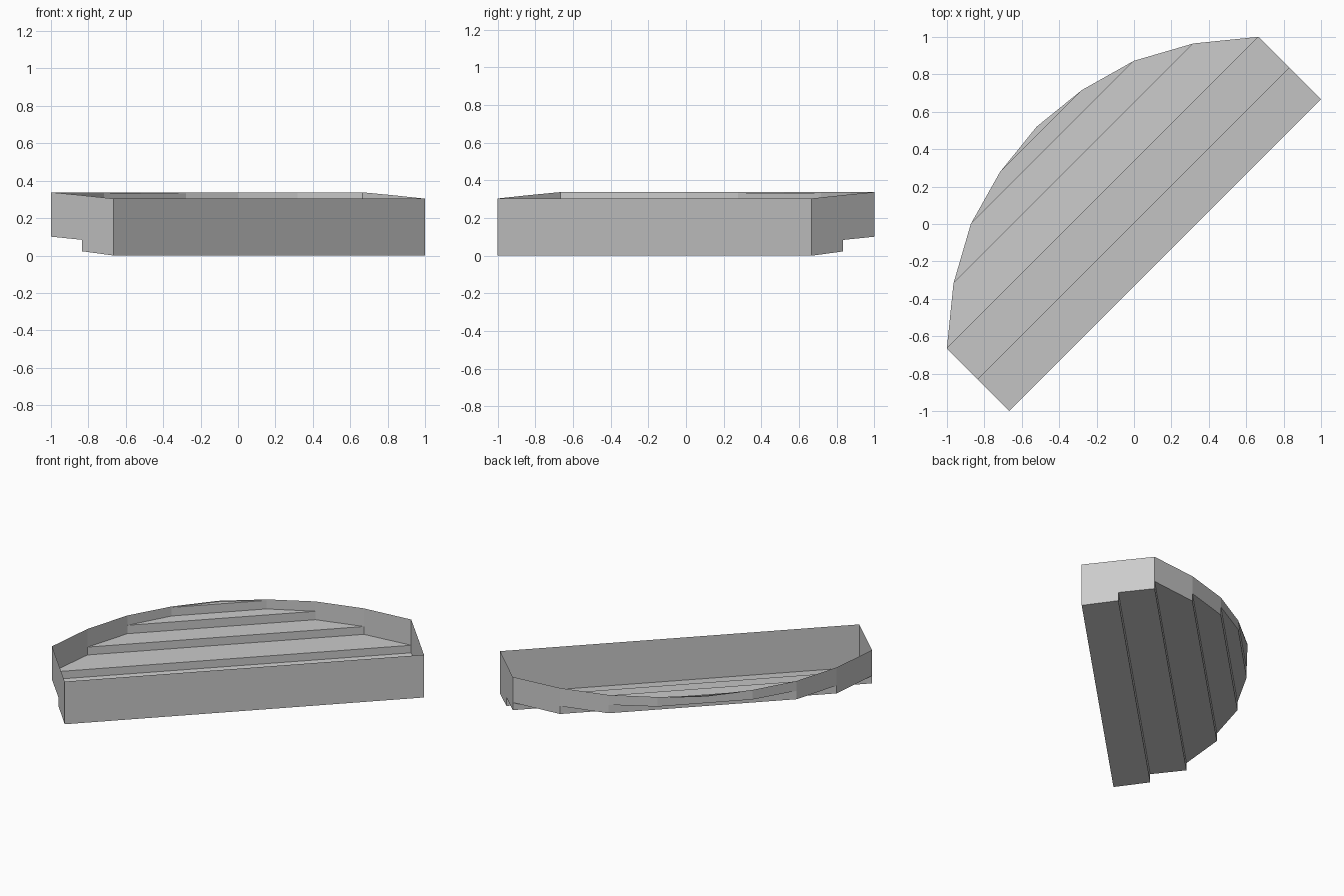
import bpy, bmesh
from math import sqrt

if "Cube" in bpy.data.objects:
    bpy.data.objects.remove(bpy.data.objects["Cube"])

# Plan lines across the terrace: depth, half width, rim height
LINES = [(-0.236, 1.178, 0.304), (0.002, 1.178, 0.322), (0.237, 1.178, 0.338),
         (0.458, 0.907, 0.338), (0.617, 0.617, 0.338), (0.703, 0.311, 0.338),
         (0.736, 0.0, 0.338)]
# Each tread: height at its front and back edge
TREADS = [(0.0, 0.023), (0.084, 0.101), (0.155, 0.153),
          (0.209, 0.208), (0.268, 0.27), (0.331, 0.331)]


def point(side, i, z):
    """Point at the left (-1) or right (1) end of a plan line, turned 45 degrees."""
    v, u, _ = LINES[i]
    u *= side
    return ((u - v) / sqrt(2), (u + v) / sqrt(2), z)


def sheet(name, polygons):
    bm = bmesh.new()
    for poly in polygons:
        bm.faces.new([bm.verts.new(p) for p in poly])
    bmesh.ops.remove_doubles(bm, verts=bm.verts, dist=1e-5)
    bmesh.ops.dissolve_degenerate(bm, edges=bm.edges, dist=1e-5)
    mesh = bpy.data.meshes.new(name)
    bm.to_mesh(mesh)
    bm.free()
    obj = bpy.data.objects.new(name, mesh)
    bpy.context.collection.objects.link(obj)


def across(i, z0, z1):
    """Upright face along a plan line, facing the front."""
    return [point(-1, i, z0), point(1, i, z0), point(1, i, z1), point(-1, i, z1)]


treads, risers, walls = [], [], []
for i, (za, zb) in enumerate(TREADS):
    tread = [point(-1, i, za), point(1, i, za), point(1, i + 1, zb)]
    if LINES[i + 1][1] > 0:
        tread.append(point(-1, i + 1, zb))
    treads.append(tread)
    if i:
        risers.append(across(i, TREADS[i - 1][1], za))
    # Side walls from tread to rim, on both ends
    for s in (-1, 1):
        wall = [point(s, i, za), point(s, i + 1, zb),
                point(s, i + 1, LINES[i + 1][2]), point(s, i, LINES[i][2])]
        walls.append(wall if s > 0 else wall[::-1])

sheet("treads", treads)
sheet("risers", risers)
sheet("curved_wall", walls)
sheet("front_wall", [across(0, 0.0, LINES[0][2])])
